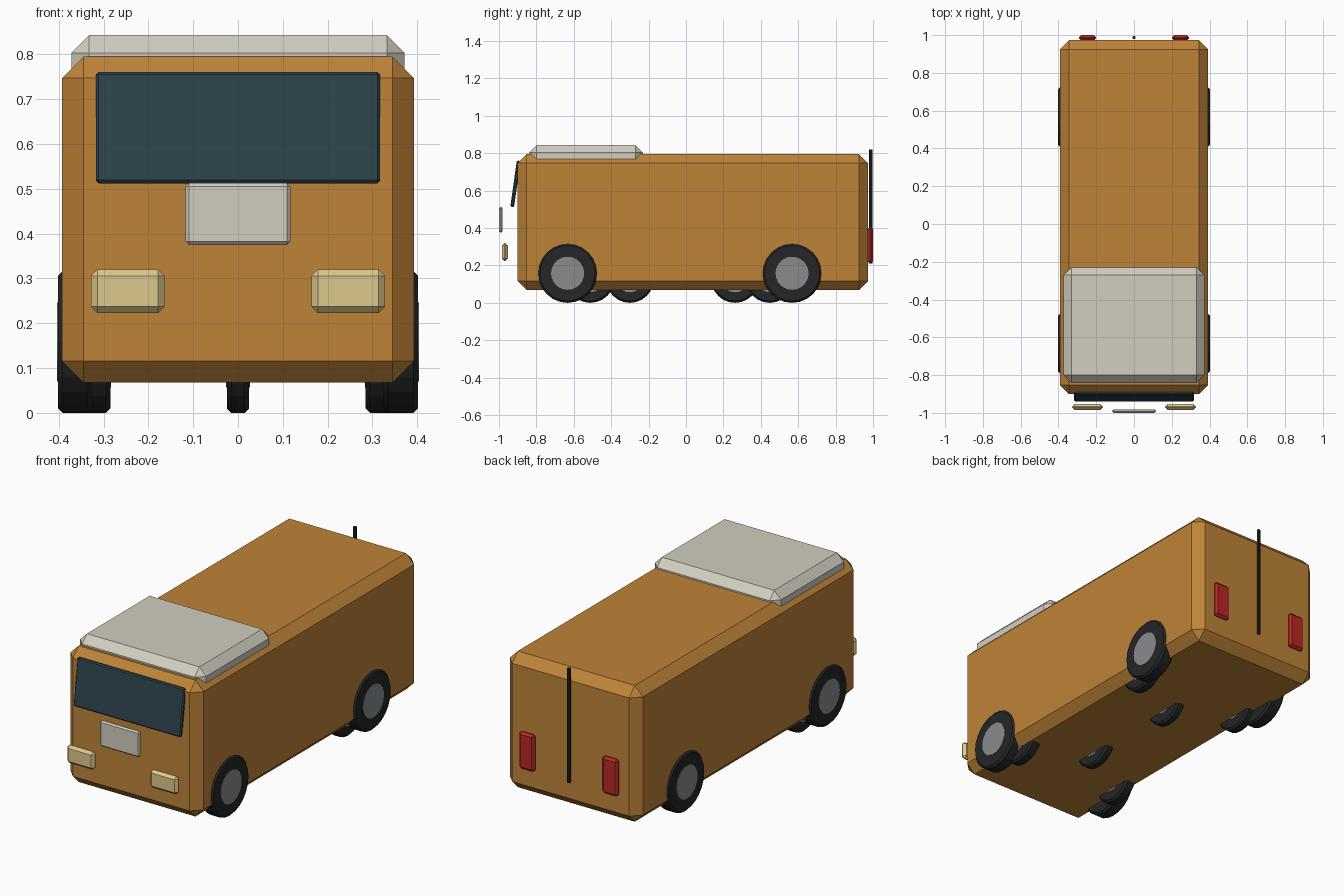
import bpy, bmesh
from math import radians
from mathutils import Matrix

if "Cube" in bpy.data.objects:
    bpy.data.objects.remove(bpy.data.objects["Cube"])


def material(name, rgb):
    m = bpy.data.materials.new(name)
    m.diffuse_color = (*rgb, 1)
    m.use_nodes = True
    m.node_tree.nodes["Principled BSDF"].inputs["Base Color"].default_value = m.diffuse_color
    return m


ORANGE = material("orange_paint", (0.52, 0.23, 0.04))
CREAM = material("cream", (0.64, 0.62, 0.53))
GLASS = material("dark_glass", (0.025, 0.055, 0.07))
LAMP = material("lamp_yellow", (0.72, 0.58, 0.27))
RED = material("tail_red", (0.5, 0.02, 0.02))
RUBBER = material("rubber", (0.017, 0.019, 0.021))
HUB = material("hub_grey", (0.25, 0.26, 0.27))


def finish(bm, name, mat, matrix):
    me = bpy.data.meshes.new(name)
    bm.to_mesh(me)
    bm.free()
    ob = bpy.data.objects.new(name, me)
    ob.matrix_world = matrix
    me.materials.append(mat)
    bpy.context.collection.objects.link(ob)
    return ob


def box(name, lo, hi, chamfer, mat, tilt=0):
    """Chamfered box between two corners, optionally tilted about x."""
    size = [b - a for a, b in zip(lo, hi)]
    mid = [(a + b) / 2 for a, b in zip(lo, hi)]
    bm = bmesh.new()
    bmesh.ops.create_cube(bm, size=1)
    bmesh.ops.scale(bm, vec=size, verts=bm.verts)
    bmesh.ops.bevel(bm, geom=bm.edges[:], offset=chamfer, segments=1, affect='EDGES')
    return finish(bm, name, mat, Matrix.Translation(mid) @ Matrix.Rotation(tilt, 4, 'X'))


def cylinder(name, centre, radius, depth, mat, chamfer=0, axis='X', sides=24):
    bm = bmesh.new()
    bmesh.ops.create_cone(bm, cap_ends=True, segments=sides, radius1=radius,
                          radius2=radius, depth=depth)
    if chamfer:
        rims = [e for e in bm.edges if abs(e.verts[0].co.z - e.verts[1].co.z) < 1e-5]
        bmesh.ops.bevel(bm, geom=rims, offset=chamfer, segments=1, affect='EDGES')
    turn = Matrix.Rotation(radians(90), 4, 'Y') if axis == 'X' else Matrix()
    return finish(bm, name, mat, Matrix.Translation(centre) @ turn)


# Body shell and raised roof section
box("body", (-0.393, -0.90, 0.068), (0.393, 0.973, 0.795), 0.048, ORANGE)
box("roof_cap", (-0.372, -0.84, 0.68), (0.372, -0.23, 0.843), 0.04, CREAM)

# Raked windscreen and front panel
box("windscreen", (-0.317, -0.922, 0.511), (0.317, -0.902, 0.761), 0.006, GLASS,
    tilt=radians(-8))
box("front_panel", (-0.117, -1.0, 0.375), (0.117, -0.981, 0.513), 0.008, CREAM)

# Lamps, front and rear
for side, s in (("left", -1), ("right", 1)):
    x = 0.246 * s
    box(f"headlamp_{side}", (x - 0.082, -0.985, 0.223), (x + 0.082, -0.953, 0.320), 0.014, LAMP)
    box(f"tail_lamp_{side}", (x - 0.046, 0.972, 0.21), (x + 0.046, 1.0, 0.408), 0.012, RED)

# Upright rod on the rear
cylinder("rear_rod", (0, 0.987, 0.515), 0.009, 0.61, RUBBER, axis='Z', sides=8)


def wheel(name, x, y, radius, width):
    cylinder(name + "_tyre", (x, y, radius), radius, width, RUBBER, chamfer=0.01)
    cylinder(name + "_hub", (x, y, radius), radius * 0.56, width + 0.004, HUB)


# Outer, inner and centre wheels on each axle
for end, outer, inner, centre in (("front", -0.633, -0.512, -0.30),
                                  ("rear", 0.567, 0.448, 0.262)):
    for side, s in (("left", -1), ("right", 1)):
        wheel(f"{end}_{side}_outer", 0.363 * s, outer, 0.158, 0.077)
        wheel(f"{end}_{side}_inner", 0.315 * s, inner, 0.13, 0.06)
    wheel(f"{end}_centre", 0, centre, 0.128, 0.05)
